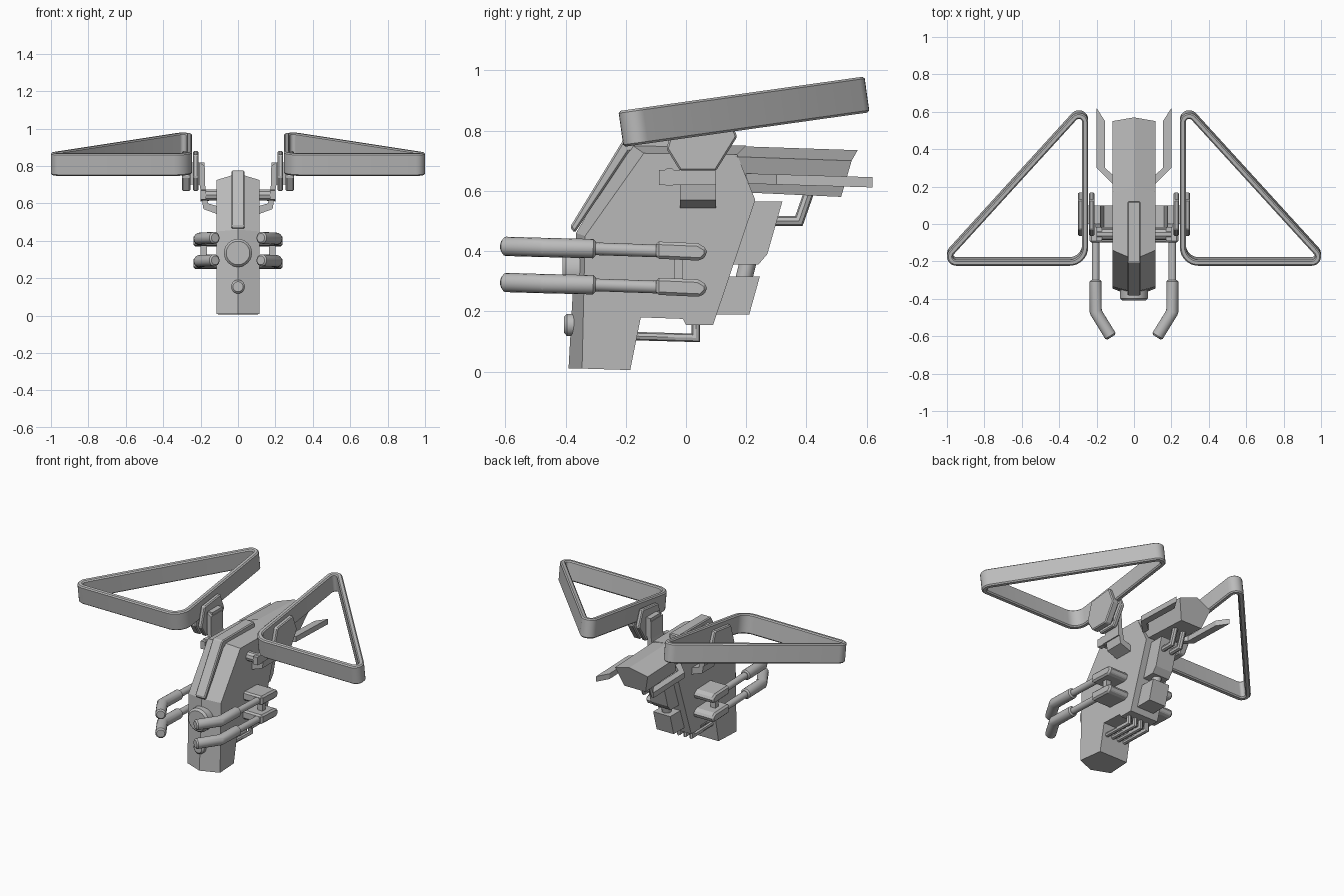
import bpy, bmesh, math
from mathutils import Vector, Matrix

cube = bpy.data.objects.get("Cube")
if cube:
    bpy.data.objects.remove(cube)

grey = bpy.data.materials.new("light grey metal")
grey.use_nodes = True
grey.diffuse_color = (0.5, 0.5, 0.5, 1)
grey.node_tree.nodes["Principled BSDF"].inputs["Base Color"].default_value = (0.5, 0.5, 0.5, 1)


def finish(name, bm, bevel=0, smooth=False):
    bmesh.ops.recalc_face_normals(bm, faces=bm.faces)
    mesh = bpy.data.meshes.new(name)
    bm.to_mesh(mesh)
    bm.free()
    mesh.materials.append(grey)
    ob = bpy.data.objects.new(name, mesh)
    bpy.context.collection.objects.link(ob)
    if bevel:
        mod = ob.modifiers.new("bevel", "BEVEL")
        mod.width, mod.segments, mod.limit_method = bevel, 1, "ANGLE"
    if smooth:
        bpy.ops.object.select_all(action="DESELECT")
        ob.select_set(True)
        bpy.context.view_layer.objects.active = ob
        bpy.ops.object.shade_smooth_by_angle(angle=math.radians(35))
    return ob


def mirrored(ob):
    mod = ob.modifiers.new("mirror", "MIRROR")
    mod.use_mirror_merge = False
    return ob


def prism(name, outline, place, a, b, bevel=0):
    """Extrude a 2D outline from a to b; place maps (u, v, depth) to xyz."""
    bm = bmesh.new()
    rings = [[bm.verts.new(place(u, v, d)) for u, v in outline] for d in (a, b)]
    bm.faces.new(rings[0])
    bm.faces.new(rings[1])
    n = len(outline)
    for i in range(n):
        j = (i + 1) % n
        bm.faces.new((rings[0][i], rings[0][j], rings[1][j], rings[1][i]))
    return finish(name, bm, bevel)


def side(u, v, d): return (d, u, v)
def front(u, v, d): return (u, d, v)
def top(u, v, d): return (u, v, d)


def tube(name, path, radius, sides=12, bevel=0):
    """Sweep a round section along a path with mitred corners."""
    pts = [Vector(p) for p in path]
    bm = bmesh.new()
    dirs = [(q - p).normalized() for p, q in zip(pts, pts[1:])]
    ref = Vector((1, 0, 0)) if all(abs(d.x) < 0.1 for d in dirs) else Vector((0, 0, 1))
    rings = []
    for i, p in enumerate(pts):
        a, b = dirs[max(i - 1, 0)], dirs[min(i, len(dirs) - 1)]
        t = (a + b).normalized()
        s = t.cross(ref).normalized()
        up = s.cross(t)
        wide = 1 / max(t.dot(a), 0.5)
        angles = [2 * math.pi * k / sides for k in range(sides)]
        rings.append([bm.verts.new(p + radius * (s * math.cos(w) * wide + up * math.sin(w)))
                      for w in angles])
    for r, q in zip(rings, rings[1:]):
        for k in range(sides):
            m = (k + 1) % sides
            bm.faces.new((r[k], r[m], q[m], q[k]))
    bm.faces.new(rings[0])
    bm.faces.new(rings[-1])
    return finish(name, bm, bevel, True)


def ridged(name, ridge, edge, under, half, half_under):
    """Shell with a centre ridge, side edges and a flat underside strip."""
    bm = bmesh.new()
    mid = [bm.verts.new((0, y, z)) for y, z in ridge]
    flanks = []
    for s in (-1, 1):
        e = [bm.verts.new((s * half, y, z)) for y, z in edge]
        u = [bm.verts.new((s * half_under, y, z)) for y, z in under]
        for i in range(len(mid) - 1):
            bm.faces.new((mid[i], mid[i + 1], e[i + 1], e[i]))
        bm.faces.new(e + u)
        flanks.append((e, u))
    (e0, u0), (e1, u1) = flanks
    for i in range(len(u0) - 1):
        bm.faces.new((u0[i], u0[i + 1], u1[i + 1], u1[i]))
    bm.faces.new((mid[-1], e0[-1], u0[0], u1[0], e1[-1]))
    bm.faces.new((mid[0], e0[0], u0[-1], u1[-1], e1[0]))
    return finish(name, bm)


# Hull and tail
ridged("hull", [(-.39, .01), (-.365, .46), (-.19, .76), (.2, .75)],
       [(-.345, .01), (-.335, .45), (-.14, .725), (.17, .72)],
       [(.23, .57), (.09, .155), (0, .155), (-.01, .175), (-.15, .18), (-.185, .005)],
       .115, .1)
ridged("tail", [(.12, .75), (.57, .735)], [(.12, .715), (.55, .7)],
       [(.515, .58), (.19, .595)], .115, .075)

# Raised spine strip
prism("spine_strip", [(-.37, .46), (-.385, .48), (-.205, .775), (.12, .775), (.12, .73), (-.19, .73)],
      side, -.035, .035, .006)

# Nose lens and button
tube("nose_lens", [(0, -.34, .335), (0, -.41, .335)], .075, 24, .012)
tube("nose_button", [(0, -.36, .155), (0, -.405, .155)], .037, 20, .01)

# Rear equipment boxes and the rod between them
prism("upper_rear_box", [(.19, .565), (.32, .565), (.27, .39), (.24, .355), (.12, .355)], side, -.06, .06)
prism("lower_rear_box", [(.1, .315), (.245, .315), (.21, .19), (.07, .19)], side, -.06, .06)
tube("rear_rod", [(0, .185, .28), (0, .21, .38)], .028)

# Pipes under the hull and behind the upper box
for i in range(4):
    x = -.066 + .044 * i
    tube("belly_pipe", [(x, -.18, .118), (x, .033, .112), (x, .033, .18)], .014, 8)
for x in (-.03, .03):
    tube("tail_pipe", [(x, .27, .5), (x, .375, .5), (x, .41, .6)], .017, 8)

# Paired guns on each flank
for z in (.4, .28):
    mirrored(tube("gun_barrel", [(.205, -.3, z + .008), (.205, -.47, z + .012), (.122, -.605, z + .016)],
                  .032, 16, .008))
    mirrored(tube("gun_sleeve", [(.205, -.08, z), (.205, -.31, z + .008)], .021, 14))
    mirrored(prism("gun_block", [(-.1, z - .025), (-.1, z + .032), (.04, z + .026), (.07, z + .008),
                                 (.07, z - .012), (.05, z - .032)], side, .09, .238, .012))
mirrored(prism("gun_brace", [(-.04, .29), (-.04, .4), (-.01, .4), (-.01, .29)], side, .165, .2))

# Wing arms and hub plates
mirrored(prism("wing_arm", [(.09, .535), (.185, .57), (.205, .7), (.205, .82), (.178, .8), (.175, .69),
                            (.16, .6), (.09, .58)], front, -.02, .1))
mirrored(tube("arm_rod", [(.09, -.055, .645), (.2, -.055, .645)], .03, 10))
mirrored(prism("arm_bracket", [(-.09, .67), (.1, .67), (.1, .62), (-.09, .62)], side, .17, .2))
hexagon = [(-.065, .74), (-.02, .667), (.1, .667), (.17, .78), (.13, .88), (-.03, .86)]
mirrored(prism("hub_core", [(0, .7), (.1, .7), (.1, .82), (0, .82)], side, .18, .26))
mirrored(prism("inner_hub_plate", hexagon, side, .212, .24, .006))
mirrored(prism("outer_hub_plate", hexagon, side, .255, .3, .006))


# Triangular wing frame with rounded corners
def corner_loop(shrink):
    corners = [((.295, .555), .05, 42, 180), ((.345, -.12), .1, 180, 270), ((.95, -.17), .05, 270, 402)]
    loop = []
    for (cx, cy), r, a, b in corners:
        for k in range(9):
            w = math.radians(a + (b - a) * k / 8)
            loop.append((cx + (r - shrink) * math.cos(w), cy + (r - shrink) * math.sin(w)))
    return loop


bm = bmesh.new()
loops = [[bm.verts.new((x, y - .19, z)) for x, y in corner_loop(s)]
         for s, z in ((0, -.06), (0, .06), (.032, .06), (.032, -.06))]
for i in range(4):
    p, q = loops[i], loops[(i + 1) % 4]
    for k in range(len(p)):
        m = (k + 1) % len(p)
        bm.faces.new((p[k], p[m], q[m], q[k]))
tilt = Matrix.Translation((0, .19, .8625)) @ Matrix.Rotation(math.radians(8), 4, "X")
bm.transform(tilt)
mirrored(finish("wing_frame", bm, .007, True))

# Tail fins
mirrored(prism("tail_fin", [(.2, .62), (.155, .55), (.155, .3), (.1, .25), (.1, .2), (.2, .3)],
               lambda u, v, d: (u, v, d - .03 * v), .63, .664))
